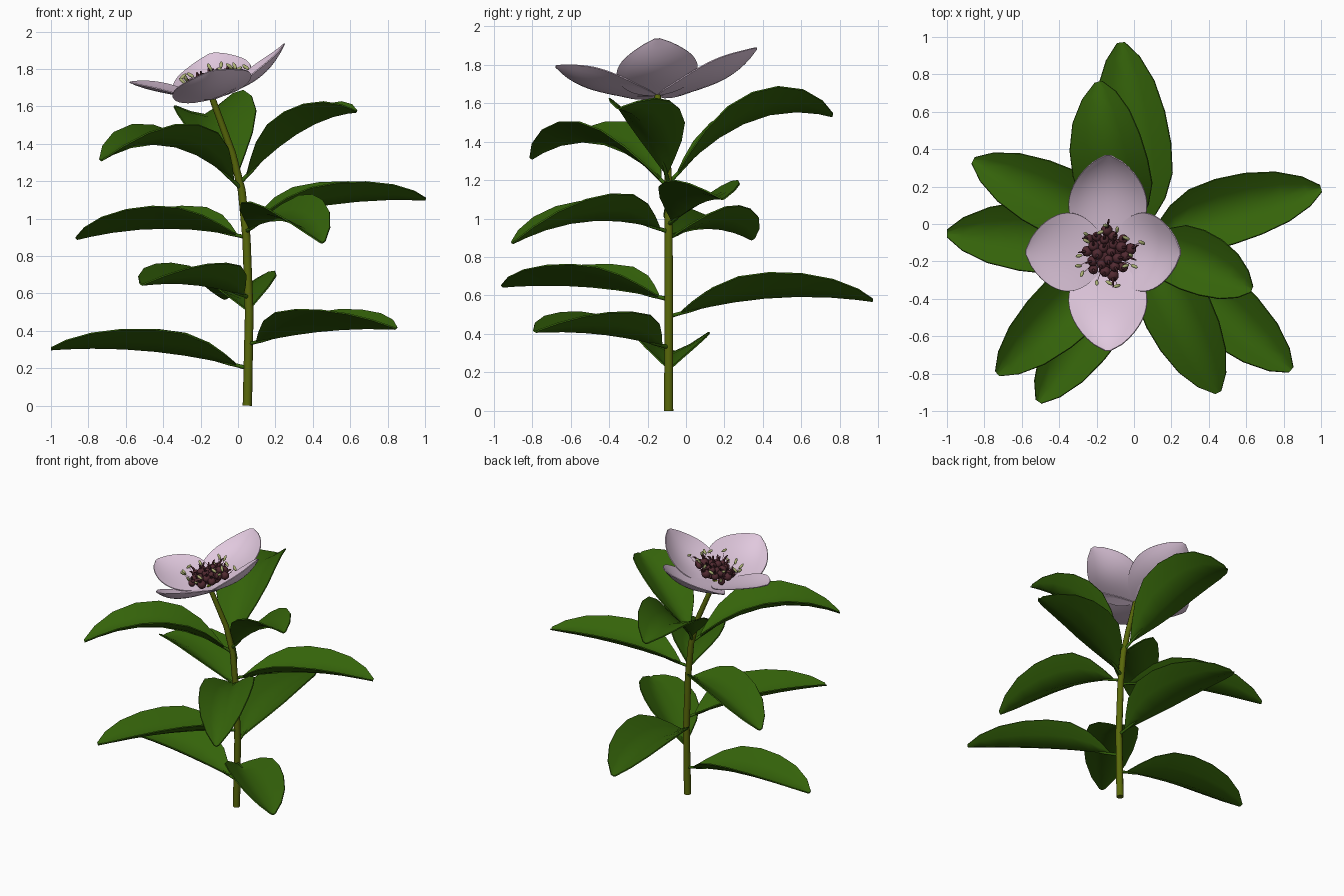
import bpy, bmesh, math, random
from mathutils import Vector, Matrix

random.seed(4)
old = bpy.data.objects.get("Cube")
if old:
    bpy.data.objects.remove(old, do_unlink=True)


def material(name, rgb):
    m = bpy.data.materials.new(name)
    m.use_nodes = True
    m.diffuse_color = (*rgb, 1)
    m.node_tree.nodes["Principled BSDF"].inputs["Base Color"].default_value = (*rgb, 1)
    return m


LEAF = material("leaf green", (0.035, 0.125, 0.003))
STEM = material("stem olive", (0.10, 0.14, 0.003))
PETAL = material("pale pink petal", (0.75, 0.58, 0.73))
DARK = material("dark maroon", (0.083, 0.023, 0.031))
ANTHER = material("pale olive anther", (0.44, 0.47, 0.19))


def finish(bm, name, mat, thickness=0, angle=60):
    bmesh.ops.recalc_face_normals(bm, faces=bm.faces)
    me = bpy.data.meshes.new(name)
    bm.to_mesh(me)
    bm.free()
    ob = bpy.data.objects.new(name, me)
    bpy.context.collection.objects.link(ob)
    me.materials.append(mat)
    bpy.ops.object.select_all(action="DESELECT")
    ob.select_set(True)
    bpy.context.view_layer.objects.active = ob
    if thickness:
        mod = ob.modifiers.new("thickness", "SOLIDIFY")
        mod.thickness = thickness
        mod.offset = 0
        bpy.ops.object.modifier_apply(modifier=mod.name)
    bpy.ops.object.shade_smooth_by_angle(angle=math.radians(angle))
    return ob


def tube(bm, points, radii, sides=8):
    """Capped tube through a list of points."""
    rings = []
    q = Vector((0, 0, 1)).rotation_difference(points[1] - points[0])
    for i, p in enumerate(points):
        d = points[min(i + 1, len(points) - 1)] - points[max(i - 1, 0)]
        q = (q @ Vector((0, 0, 1))).rotation_difference(d) @ q
        ring = []
        for k in range(sides):
            a = math.tau * k / sides
            ring.append(bm.verts.new(p + q @ Vector((math.cos(a), math.sin(a), 0)) * radii[i]))
        rings.append(ring)
    for r, s in zip(rings, rings[1:]):
        for k in range(sides):
            j = (k + 1) % sides
            bm.faces.new((r[k], r[j], s[j], s[k]))
    bm.faces.new(rings[0])
    bm.faces.new(rings[-1])


def sheet(bm, rows):
    """Quad grid from rows of points."""
    grid = [[bm.verts.new(p) for p in row] for row in rows]
    for r, s in zip(grid, grid[1:]):
        for k in range(len(r) - 1):
            bm.faces.new((r[k], r[k + 1], s[k + 1], s[k]))


# Stem, upright below and leaning under the flower
PATH = [Vector(p) for p in ((.05, -.09, 0), (.06, -.09, .5), (.045, -.09, .9),
                            (.02, -.09, 1.15), (-.03, -.1, 1.35), (-.14, -.15, 1.65))]


def stem_at(z):
    for a, b in zip(PATH, PATH[1:]):
        if z <= b.z:
            return a.lerp(b, (z - a.z) / (b.z - a.z))


bm = bmesh.new()
tube(bm, PATH, [.025, .023, .022, .021, .019, .017], 10)
finish(bm, "stem", STEM)

# Leaves: stem height, tip, midrib arch, half width, sideways bow, roll
LEAVES = [
    (.20, (-1, -.05, .30), .045, .195, 0, 0),
    (.33, (.84, -.78, .41), .03, .18, 0, 0),
    (.49, (-.07, .97, .57), .06, .2, 0, -.015),
    (.58, (-.51, -.95, .645), .035, .18, 0, 0),
    (.90, (-.86, .34, .89), .055, .185, 0, 0),
    (.93, (.45, -.90, .87), .09, .185, 0, .02),
    (.97, (1, .19, 1.10), .045, .18, .025, 0),
    (1.16, (-.73, -.80, 1.31), .155, .18, 0, 0),
    (1.19, (.63, -.35, 1.57), .085, .17, .025, 0),
    (1.18, (-.19, .76, 1.53), .15, .205, .045, -.045),
]
OUTLINE = [(.06, .05), (.12, .34), (.2, .67), (.32, .94), (.47, 1), (.63, .94),
           (.79, .76), (.92, .45), (1, .1)]

for n, (z, tip, arch, half, bow, roll) in enumerate(LEAVES, 1):
    base, tip = stem_at(z), Vector(tip)
    flat = (tip - base).to_2d().normalized()
    side = Vector((-flat.y, flat.x, 0))

    def midrib(t):
        hump = 4 * t * (1 - t)
        return base.lerp(tip, t) + Vector((0, 0, arch * hump)) + side * bow * hump

    rows = []
    for t, w in OUTLINE:
        lift = .118 * w * (1.15 - .35 * t)
        rows.append([midrib(t) + side * (half * w * u)
                     + Vector((0, 0, lift * abs(u) ** 1.3 + roll * w * u))
                     for u in (-1, -.5, 0, .5, 1)])
    bm = bmesh.new()
    sheet(bm, rows)
    finish(bm, f"leaf_{n:02d}", LEAF, .008)
    bm = bmesh.new()
    tube(bm, [midrib(t) for t in (0, .05, .1, .16)], [.012, .01, .01, .005], 6)
    finish(bm, f"leaf_stalk_{n:02d}", LEAF)

# Flower frame, leaning toward the right and front
CENTRE = Vector((-.14, -.15, 1.64))


def flower(x, y, z):
    return CENTRE + Vector((x, y, z + .25 * x + .09 * y))


# Four petals: name, direction, length, straightness before the tip curls, cup
STEPS, ACROSS = 16, 10
for name, turn, length, straight, cup in (("left", 0, .39, .25, .11), ("back", 90, .52, .3, .11),
                                          ("right", 180, .44, .85, .05), ("front", 270, .53, .45, .1)):
    rot = Matrix.Rotation(math.radians(turn), 3, "Z")
    rows = []
    for i in range(STEPS + 1):
        t = .01 + .985 * i / STEPS
        w = .21 * math.sin(math.pi * t ** .95) ** .64
        rise = .2 * (straight * t + (1 - straight) * t ** 4.5)
        row = []
        for k in range(ACROSS + 1):
            u = 2 * k / ACROSS - 1
            p = rot @ Vector((length * t, w * u, 0))
            row.append(flower(p.x, p.y, rise + cup * t * u * u * math.sin(math.pi * t)))
        rows.append(row)
    bm = bmesh.new()
    sheet(bm, rows)
    finish(bm, "petal_" + name, PETAL, .006)

# Seed heads with short hooked styles, packed in a spiral
bm = bmesh.new()
COUNT = 24
for i in range(COUNT):
    r = .13 * math.sqrt((i + .5) / COUNT)
    a = i * 2.39996
    out = Vector((math.cos(a), math.sin(a), 0))
    p = flower(out.x * r, out.y * r, .115 - 2.2 * r * r + random.uniform(-.012, .012))
    bmesh.ops.create_icosphere(bm, subdivisions=2, radius=random.uniform(.025, .032),
                               matrix=Matrix.Translation(p))
    lean = out * (.1 + 2.5 * r) + Vector((random.uniform(-.3, .3), random.uniform(-.3, .3), 0))
    tube(bm, [p, p + Vector((0, 0, .03)) + lean * .03, p + Vector((0, 0, .045)) + lean * .06,
              p + Vector((0, 0, .047)) + lean * .09], [.011, .008, .006, .003], 5)
finish(bm, "seed_heads", DARK)

# Dark core beneath the seed heads
bm = bmesh.new()
bmesh.ops.create_uvsphere(bm, u_segments=16, v_segments=8, radius=.09,
                          matrix=Matrix.Translation(flower(0, 0, .07)) @ Matrix.Diagonal((1, 1, .4, 1)))
finish(bm, "flower_core", DARK)

# Stamens: hair-thin dark filaments with pale tips
threads, tips = bmesh.new(), bmesh.new()
for i in range(16):
    a = math.tau * i / 16 + random.uniform(-.15, .15)
    r, h = random.uniform(.11, .19), random.uniform(.09, .16)
    c, s = math.cos(a), math.sin(a)
    top = flower(c * r, s * r, h)
    tube(threads, [flower(c * .07, s * .07, .05), flower(c * r * .85, s * r * .85, h * .75), top],
         [.003, .0015, .001], 4)
    twist = Matrix.Rotation(random.uniform(-1, 1), 4, "X") @ Matrix.Rotation(random.uniform(-1, 1), 4, "Y")
    bmesh.ops.create_icosphere(tips, subdivisions=2, radius=.024,
                               matrix=Matrix.Translation(top) @ twist @ Matrix.Diagonal((.4, .4, 1, 1)))
finish(threads, "stamen_filaments", DARK)
finish(tips, "anthers", ANTHER)
